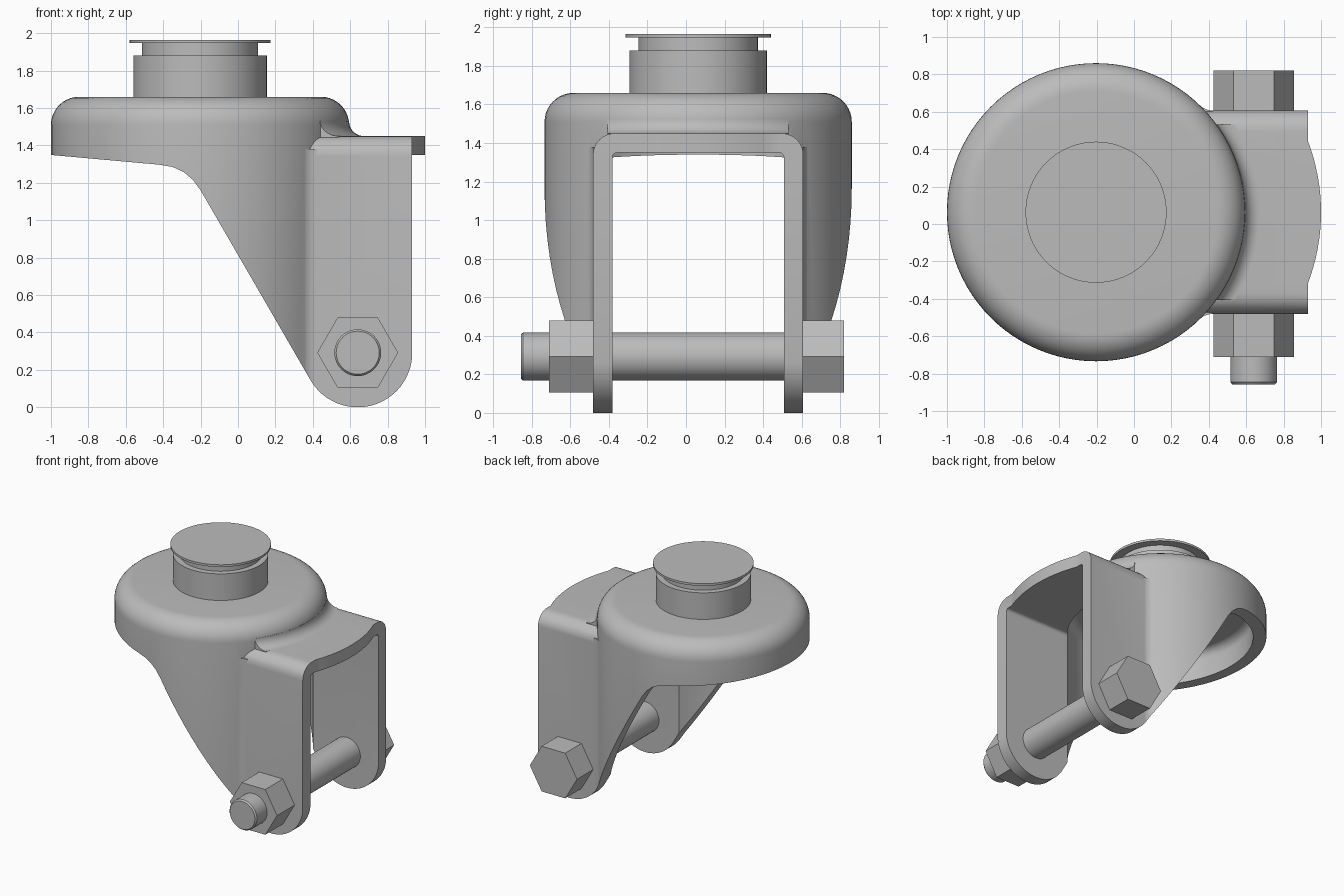
import bpy, bmesh, math
from math import sin, cos, pi, radians, sqrt
from mathutils import Matrix

cube = bpy.data.objects.get("Cube")
if cube:
    bpy.data.objects.remove(cube, do_unlink=True)

steel = bpy.data.materials.new("grey steel")
steel.use_nodes = True
GREY = (0.5, 0.5, 0.5, 1)
steel.diffuse_color = GREY
steel.node_tree.nodes["Principled BSDF"].inputs["Base Color"].default_value = GREY

AX, AY = -0.203, 0.063      # swivel axis
R, WALL = 0.797, 0.1        # dome radius and sheet thickness
HALF = 0.545                # half width of the fork
TOP = 1.45                  # top of the fork web
BX, BZ = 0.64, 0.292        # bolt axis


def arc(cx, cy, r, a0, a1, n=10):
    steps = [radians(a0 + (a1 - a0) * i / n) for i in range(n + 1)]
    return [(cx + r * cos(a), cy + r * sin(a)) for a in steps]


def finish(name, bm, matrix=Matrix()):
    bmesh.ops.remove_doubles(bm, verts=bm.verts, dist=1e-5)
    bmesh.ops.recalc_face_normals(bm, faces=bm.faces)
    bm.transform(matrix)
    mesh = bpy.data.meshes.new(name)
    bm.to_mesh(mesh)
    bm.free()
    mesh.materials.append(steel)
    obj = bpy.data.objects.new(name, mesh)
    bpy.context.collection.objects.link(obj)
    return obj


def prism(name, pts, axis, a, b):
    """Extrude a 2D outline along one axis from a to b."""
    place = {"x": lambda p: (a, p[0], p[1]),
             "y": lambda p: (p[0], a, p[1]),
             "z": lambda p: (p[0], p[1], a)}[axis]
    bm = bmesh.new()
    face = bm.faces.new([bm.verts.new(place(p)) for p in pts])
    ext = bmesh.ops.extrude_face_region(bm, geom=[face])
    moved = [v for v in ext["geom"] if isinstance(v, bmesh.types.BMVert)]
    bmesh.ops.translate(bm, verts=moved,
                        vec=[(b - a) * (axis == k) for k in "xyz"])
    return finish(name, bm)


def lathe(name, profile, matrix, segs=96, closed=False):
    """Spin a (radius, height) profile about the local z axis."""
    bm = bmesh.new()
    vs = [bm.verts.new((r, 0, z)) for r, z in profile]
    for p, q in zip(vs, vs[1:] + (vs[:1] if closed else [])):
        bm.edges.new((p, q))
    bmesh.ops.spin(bm, geom=bm.verts[:] + bm.edges[:], cent=(0, 0, 0),
                   axis=(0, 0, 1), angle=2 * pi, steps=segs)
    return finish(name, bm, matrix)


def combine(target, other, operation):
    mod = target.modifiers.new("cut", "BOOLEAN")
    mod.operation, mod.object, mod.solver = operation, other, "EXACT"
    bpy.context.view_layer.objects.active = target
    bpy.ops.object.modifier_apply(modifier=mod.name)
    bpy.data.objects.remove(other, do_unlink=True)


def smooth(obj):
    obj.data.shade_smooth()
    obj.data.set_sharp_from_angle(angle=radians(32))


swivel = Matrix.Translation((AX, AY, 0))


def dome(name, r, top, fillet, bottom):
    prof = [(0, bottom), (r, bottom)]
    prof += arc(r - fillet, top - fillet, fillet, 0, 90) + [(0, top)]
    return lathe(name, prof, swivel)


def channel(name, half, top, fillet, bottom, x0, x1):
    right = arc(half - fillet, top - fillet, fillet, 0, 90, 8)
    pts = [(half, bottom)] + right + [(-y, z) for y, z in reversed(right)]
    pts.append((-half, bottom))
    return prism(name, [(y + AY, z) for y, z in pts], "x", x0, x1)


# Outer skin: dome joined to the fork channel
body = dome("fork_bracket", R, 1.66, 0.15, -0.2)
combine(body, channel("outer_channel", HALF, TOP, 0.11, -0.25, AX, 1.2), "UNION")

# Blend where the dome wall runs down onto the fork web
flare_r = 0.08
flare = lathe("flare", [(0.72, 1.4), (0.72, 1.53)]
              + arc(R + flare_r, TOP + flare_r, flare_r, 180, 270)
              + [(R + flare_r, 1.4)], swivel, closed=True)
w = 0.47
combine(flare, prism("flare_clip", [(0.1, AY - w), (1, AY - w), (1, AY + w), (0.1, AY + w)],
                     "z", 1.3, 1.6), "INTERSECT")
combine(body, flare, "UNION")

# Blend where the dome wall meets each fork arm
fr = 0.1
fx = AX + sqrt((R + fr) ** 2 - (HALF + fr) ** 2)
lean = math.degrees(math.atan2(HALF + fr, fx - AX))
for side in (-1, 1):
    pts = arc(fx, HALF + fr - 0.001, fr, 180 + lean, 270, 6) + [(0.4, 0.5)]
    wedge = prism("arm_blend", [(x, AY + side * y) for x, y in pts], "z", -0.1, 1.38)
    combine(body, wedge, "UNION")

# Hollow the inside
hollow = dome("hollow", R - WALL, 1.66 - WALL, 0.07, -0.4)
combine(hollow, channel("inner_channel", HALF - WALL, TOP - WALL, 0.025, -0.5, AX, 1.4), "UNION")
combine(body, hollow, "DIFFERENCE")

# Side outline: dome rim, sloping edge and rounded arm ends
side = [(-1.2, 1.8), (-1.2, 1.367), (-0.42, 1.297), (-0.35, 1.285), (-0.29, 1.258),
        (-0.24, 1.215), (-0.2, 1.16)]
side += arc(BX, BZ, BZ, 210, 360, 24) + [(1.3, 0.32), (1.3, 1.8)]
combine(body, prism("side_outline", side, "y", -1.2, 1.2), "INTERSECT")

# Plan outline: straight arm ends and a bowed web lip
lip = [(x, AY + y) for x, y in arc(-0.07, 0, 1.07, -20.8, 20.8, 16)]
plan = [(-1.3, -1.3), (0.93, -1.3)] + lip + [(0.93, 1.3), (-1.3, 1.3)]
combine(body, prism("plan_outline", plan, "z", -0.5, 2), "INTERSECT")
smooth(body)

# Swivel stem with a groove and thin cap
stem = lathe("swivel_stem", [(0, 1.6), (0.357, 1.6), (0.357, 1.88), (0.31, 1.88),
                             (0.31, 1.947), (0.377, 1.947), (0.377, 1.965), (0, 1.965)], swivel)
smooth(stem)

# Axle bolt, hex head and nut
along_y = Matrix.Translation((BX, 0, BZ)) @ Matrix.Rotation(-pi / 2, 4, "X")
shaft = lathe("axle_bolt", [(0, -0.857), (0.115, -0.857), (0.125, -0.845),
                            (0.125, 0.7), (0, 0.7)], along_y, 48)
smooth(shaft)
for name, y0, y1 in (("hex_nut", -0.712, AY - HALF), ("bolt_head", AY + HALF, 0.82)):
    lathe(name, [(0, y0), (0.216, y0), (0.216, y1), (0, y1)], along_y, 6)
